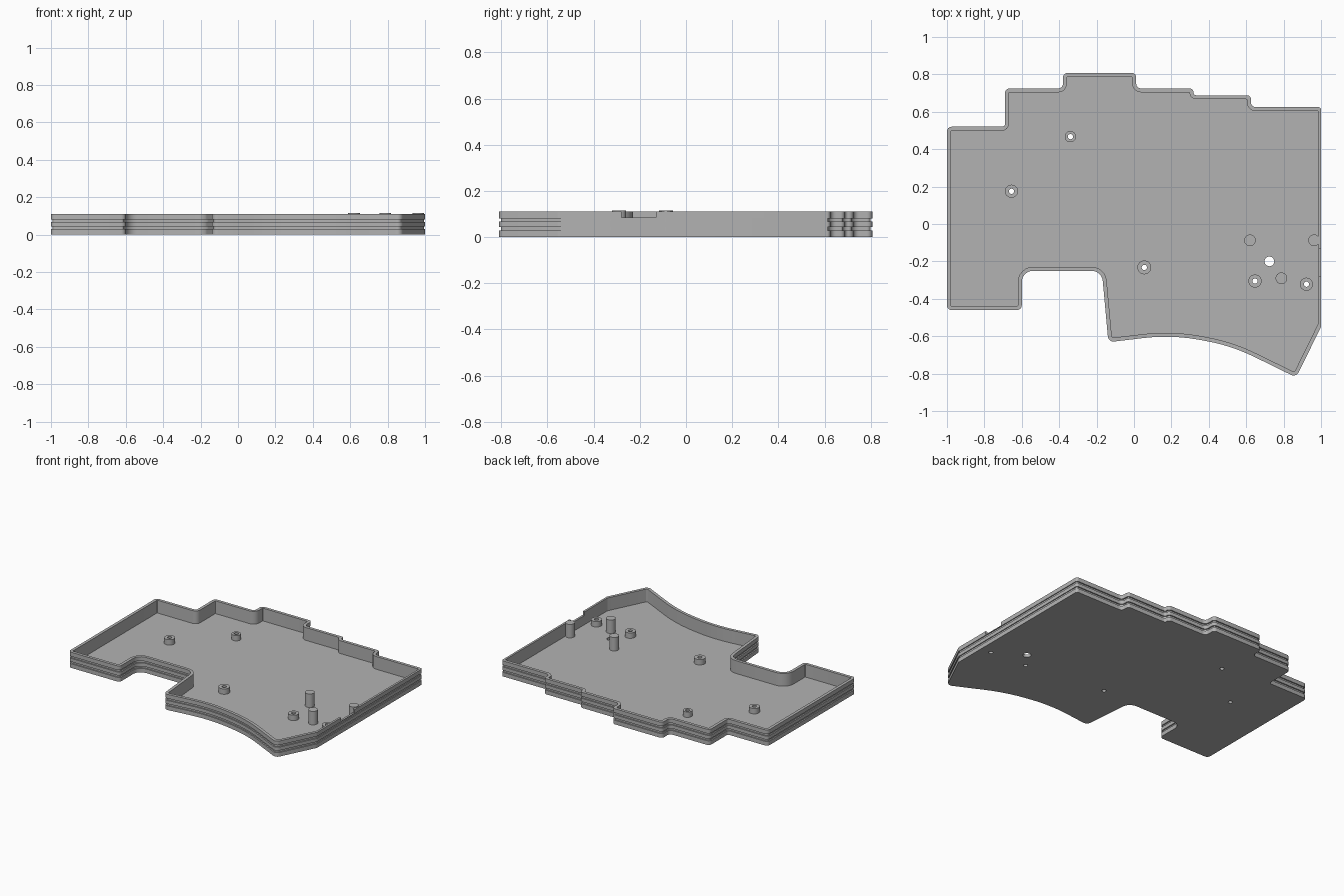
import bpy, bmesh, math
from mathutils import Vector, Matrix

cube = bpy.data.objects.get("Cube")
if cube:
    bpy.data.objects.remove(cube, do_unlink=True)

HEIGHT, FLOOR, WALL, GROOVE = 0.11, 0.02, 0.021, 0.009

grey = bpy.data.materials.new("plain grey")
grey.use_nodes = True
COLOUR = (0.45, 0.45, 0.45, 1)
grey.diffuse_color = COLOUR
grey.node_tree.nodes["Principled BSDF"].inputs["Base Color"].default_value = COLOUR

# Tray outline, counter-clockwise: corner x, y and fillet radius
S = 0.025
OUTLINE = [(-1, .52, S), (-1, -.46, S), (-.6, -.46, S), (-.6, -.25, .06),
           (-.172, -.25, .06), (-.137, -.632, .03), (.2, -.592, 1),
           (.52, -.65, 1), (.867, -.82, .03), (1, -.55, .03), (1, .625, .015),
           (.625, .625, S), (.625, .688, .02), (.318, .688, .015),
           (.318, .725, .02), (.012, .725, S), (.012, .808, S),
           (-.38, .808, S), (-.38, .725, S), (-.69, .725, S), (-.69, .52, .015)]


def outline(inset, z, steps=7):
    """Filleted outline moved inwards; every ring has the same point count."""
    pts = [Vector(p[:2]) for p in OUTLINE]
    n, ring = len(pts), []
    for i, p in enumerate(pts):
        d0 = (p - pts[i - 1]).normalized()
        d1 = (pts[(i + 1) % n] - p).normalized()
        n0, n1 = Vector((-d0.y, d0.x)), Vector((-d1.y, d1.x))
        # the long straight side wall is thinner
        t0 = inset * (0.7 if d0.y > 0.999 and p.x > 0.99 else 1)
        t1 = inset * (0.7 if d1.y > 0.999 and p.x > 0.99 else 1)
        turn = d0.cross(d1)
        corner = p + d0 * ((t0 * d0.dot(d1) - t1) / turn) + n0 * t0
        side = 1 if turn > 0 else -1
        radius = max(OUTLINE[i][2] - side * inset, 0.005)
        angle = math.acos(max(-1, min(1, d0.dot(d1))))
        start = corner - d0 * radius * math.tan(angle / 2)
        centre = start + n0 * radius * side
        for k in range(steps):
            spin = Matrix.Rotation(side * angle * k / (steps - 1), 2)
            q = centre + spin @ (start - centre)
            ring.append((q.x, q.y, z))
    return ring


def finish(bm, name):
    bmesh.ops.recalc_face_normals(bm, faces=bm.faces)
    mesh = bpy.data.meshes.new(name)
    bm.to_mesh(mesh)
    bm.free()
    mesh.materials.append(grey)
    obj = bpy.data.objects.new(name, mesh)
    bpy.context.collection.objects.link(obj)
    return obj


def smooth(obj):
    bpy.ops.object.select_all(action='DESELECT')
    obj.select_set(True)
    bpy.context.view_layer.objects.active = obj
    bpy.ops.object.shade_smooth_by_angle(angle=math.radians(30))


def cylinder(bm, x, y, r, z0, z1):
    bmesh.ops.create_cone(bm, cap_ends=True, segments=32, radius1=r, radius2=r,
                          depth=z1 - z0,
                          matrix=Matrix.Translation((x, y, (z0 + z1) / 2)))


# Tray: grooved outer wall, rim, inner wall and floor
profile = [(0, 0)]
for low in (0.029, 0.067):
    high = low + 0.014
    profile += [(0, low), (GROOVE, low), (GROOVE, high), (0, high)]
profile += [(0, HEIGHT), (WALL, HEIGHT), (WALL, FLOOR)]
bm = bmesh.new()
rings = [[bm.verts.new(c) for c in outline(*p)] for p in profile]
for a, b in zip(rings, rings[1:]):
    for i in range(len(a)):
        j = (i + 1) % len(a)
        bm.faces.new((a[i], a[j], b[j], b[i]))
bm.faces.new(rings[0])
bm.faces.new(rings[-1])
tray = finish(bm, "tray")

# Screw holes, button hole and side port opening
STANDOFFS = [(-.655, .175, .035), (-.34, .467, .03), (.055, -.232, .037),
             (.647, -.305, .035), (.922, -.322, .035)]
bm = bmesh.new()
for x, y, r in STANDOFFS:
    cylinder(bm, x, y, 0.014, -0.1, 0.06)
cylinder(bm, .724, -.2, .026, -0.1, 0.06)
port = Matrix.Translation((1, -.205, .135)) @ Matrix.Diagonal((.1, .15, .1, 1))
bmesh.ops.create_cube(bm, size=1, matrix=port)
cutter = finish(bm, "hole_cutter")
cutter.hide_render = True
cut = tray.modifiers.new("holes", 'BOOLEAN')
cut.operation, cut.solver, cut.object = 'DIFFERENCE', 'EXACT', cutter
bpy.context.view_layer.objects.active = tray
bpy.ops.object.modifier_apply(modifier=cut.name)
bpy.data.objects.remove(cutter, do_unlink=True)
smooth(tray)

# Hollow screw standoffs
for i, (x, y, r) in enumerate(STANDOFFS):
    bm = bmesh.new()
    loops = []
    for rad, z in ((r, FLOOR), (r, 0.058), (0.014, 0.058), (0.014, FLOOR)):
        made = bmesh.ops.create_circle(
            bm, segments=32, radius=rad, matrix=Matrix.Translation((x, y, z)))
        loops.append(made["verts"])
    for a, b in zip(loops, loops[1:]):
        for k in range(32):
            j = (k + 1) % 32
            bm.faces.new((a[k], a[j], b[j], b[k]))
    smooth(finish(bm, f"standoff_{i + 1}"))

# Tall support pins
for i, (x, y) in enumerate([(.62, -.087), (.788, -.29), (.963, -.087)]):
    bm = bmesh.new()
    cylinder(bm, x, y, .031, FLOOR - 0.005, 0.115)
    smooth(finish(bm, f"support_pin_{i + 1}"))
